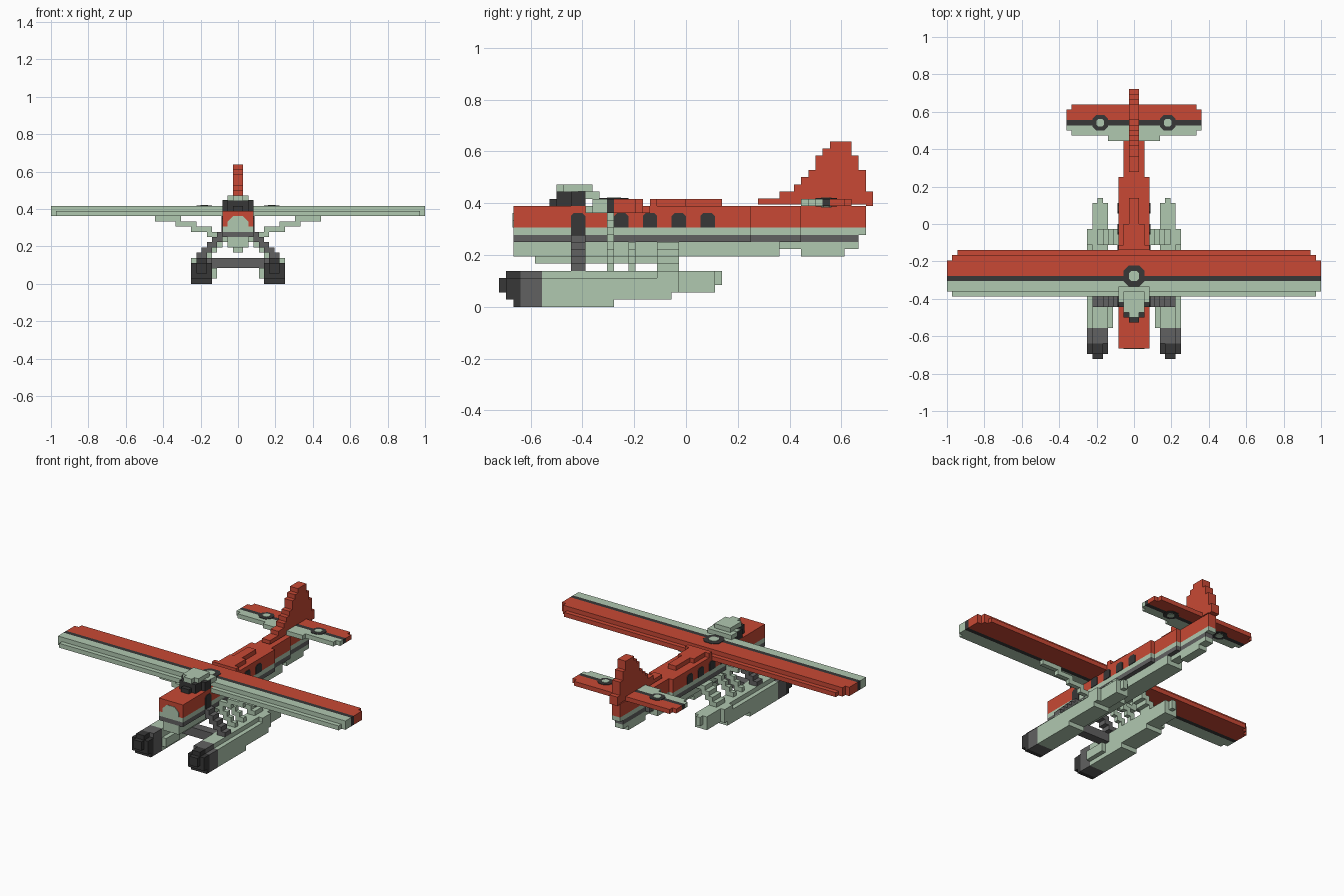
import bpy, bmesh

if "Cube" in bpy.data.objects:
    bpy.data.objects.remove(bpy.data.objects["Cube"])

U = 1 / 36  # one block of the model


def material(name, rgb):
    m = bpy.data.materials.new(name)
    m.diffuse_color = (*rgb, 1)
    m.use_nodes = True
    m.node_tree.nodes["Principled BSDF"].inputs["Base Color"].default_value = m.diffuse_color
    return m


RED, PALE, GREY, DARK = 0, 1, 2, 3
MATS = [material("red", (0.58, 0.066, 0.035)), material("pale_green", (0.434, 0.578, 0.434)),
        material("grey", (0.12, 0.12, 0.12)), material("charcoal", (0.038, 0.038, 0.038))]


def finish(name, bm):
    bmesh.ops.recalc_face_normals(bm, faces=bm.faces)
    me = bpy.data.meshes.new(name)
    bm.to_mesh(me)
    bm.free()
    for m in MATS:
        me.materials.append(m)
    ob = bpy.data.objects.new(name, me)
    bpy.context.collection.objects.link(ob)


def prism(bm, color, pts, axis, a, b):
    """Extrude a 2D outline along an axis from a to b (block units)."""
    rings = []
    for d in (a, b):
        ring = []
        for p in pts:
            co = list(p)
            co.insert(axis, d)
            ring.append(bm.verts.new([c * U for c in co]))
        rings.append(ring)
    n = len(pts)
    faces = [bm.faces.new(rings[0]), bm.faces.new(rings[1])]
    for i in range(n):
        j = (i + 1) % n
        faces.append(bm.faces.new((rings[0][i], rings[0][j], rings[1][j], rings[1][i])))
    for f in faces:
        f.material_index = color


def blocks(name, boxes, mirror=False):
    """One object from boxes (color, x0, x1, y0, y1, z0, z1)."""
    bm = bmesh.new()
    for c, x0, x1, y0, y1, z0, z1 in boxes:
        for s in ((1, -1) if mirror else (1,)):
            prism(bm, c, [(s * x0, y0), (s * x1, y0), (s * x1, y1), (s * x0, y1)], 2, z0, z1)
    finish(name, bm)


def plate(name, color, pts, axis, at, thick=0.15):
    bm = bmesh.new()
    prism(bm, color, pts, axis, at, at + thick)
    finish(name, bm)


# Fuselage: stacked bands, narrowing in steps towards the tail
body = []
for w, y0, y1 in ((3, -24, 9), (2, 9, 16), (1, 16, 25)):
    body += [(RED, -w, w, y0, y1, 11, 14),
             (PALE, -w, w, y0, min(y1, 25), 10, 11),
             (GREY, -w, w, y0, min(y1, 24), 9, 10)]
body += [(RED, -2, 2, -5, 0, 14, 15), (RED, -1, 1, 0, 5, 14, 15),
         (RED, -3, 3, -5, -4, 14, 15)]
blocks("fuselage", body)

# Keel under the fuselage
blocks("keel", [(PALE, -2, 2, -24, 13, 7, 9), (PALE, -1, 1, -21, -4, 6, 7),
                (PALE, -1, 1, 13, 24, 8, 9), (PALE, -1, 1, 16, 22, 7, 8)])

# Pale arch on the nose
plate("nose_arch", PALE, [(-2, 11), (2, 11), (2, 12), (1, 13), (-1, 13), (-2, 12)], 1, -24, -0.1)

# Windows on both sides
for s in (1, -1):
    for i, (y, z) in enumerate(((-16, 10), (-10, 11), (-6, 11), (-2, 11), (2, 11))):
        pts = [(y, z), (y + 2, z), (y + 2, 12.6), (y + 1.6, 13), (y + .4, 13), (y, 12.6)]
        plate(f"window_{i}_{'right' if s > 0 else 'left'}", DARK, pts, 0, 3 * s, .15 * s)

# Cockpit canopy: dark windscreen, pale frame and roof
blocks("canopy", [(DARK, -3, 3, -16, -14, 14, 16), (DARK, -2, 2, -18, -16, 14, 16),
                  (DARK, -1, 1, -19, -18, 14, 15), (PALE, -3, 3, -14, -12, 15, 16),
                  (PALE, -3, 3, -15, -14, 16, 16.1),
                  (PALE, -2, 2, -17, -13, 16, 17), (PALE, -1, 1, -18, -17, 16, 17)])

# Main wing in spanwise strips
blocks("wing", [(c, -w, w, y0, y1, 13, z1) for c, w, y0, y1, z1 in (
    (PALE, 35, -14, -13, 14), (PALE, 36, -13, -11, 15), (DARK, 36, -11, -10, 15),
    (RED, 36, -10, -7, 15), (RED, 35, -7, -6, 15), (RED, 34, -6, -5, 14))])

# Tailplane in spanwise strips
blocks("tailplane", [(c, -w, w, y0, y1, 14, 15) for c, w, y0, y1 in (
    (PALE, 5, 16, 17), (PALE, 12, 17, 18), (PALE, 13, 18, 19), (DARK, 13, 19, 20),
    (RED, 13, 20, 22), (RED, 12, 22, 23))])

# Stepped tail fin, one row per block of height
fin_rows = ((10, 26), (13, 26), (15, 25), (16, 25), (17, 25), (18, 24), (18, 24), (19, 23), (20, 23))
blocks("tail_fin", [(RED, -1, 1, a, b, 14 + i + (.2 if i == 0 else 0), 15 + i + (.05 if i == 0 else 0))
                    for i, (a, b) in enumerate(fin_rows)]
       + [(RED, -1, 1, 25, 26, 14, 14.2)])


# Round markings: dark octagon with a pale centre
def octagon(x, y, r):
    k = r * .5
    return [(x + a, y + b) for a, b in ((-k, -r), (k, -r), (r, -k), (r, k), (k, r), (-k, r), (-r, k), (-r, -k))]


for name, x, y, r, z, d in (("wing", 0, -10, 2, 15, 1),
                            ("tail_right_top", 6.5, 19.5, 1.5, 15, 1), ("tail_left_top", -6.5, 19.5, 1.5, 15, 1),
                            ("tail_right_under", 6.5, 19.5, 1.5, 14, -1), ("tail_left_under", -6.5, 19.5, 1.5, 14, -1)):
    plate(name + "_marking", DARK, octagon(x, y, r), 2, z, .1 * d)
    plate(name + "_marking_centre", PALE, octagon(x, y, r * .5), 2, z, .2 * d)

# Floats: charcoal tip, grey collar, pale stepped hull
blocks("floats", [
    (DARK, 6, 8, -26, -25, 2, 4), (DARK, 5, 9, -25, -24, 1, 4), (DARK, 5, 9, -24, -23, 0, 4),
    (DARK, 6, 8, -25, -23, 4, 5),
    (GREY, 5, 9, -23, -20, 0, 4), (GREY, 5, 8, -23, -20, 4, 5),
    (PALE, 5, 9, -20, -10, 0, 1), (PALE, 4, 9, -20, -15, 1, 3), (PALE, 5, 9, -15, -10, 1, 3),
    (PALE, 5, 9, -20, -10, 3, 4), (PALE, 5, 8, -20, -10, 4, 5),
    (PALE, 5, 9, -10, -2, 1, 4), (PALE, 5, 8, -10, -2, 4, 5), (PALE, 8, 9, -4, -2, 4, 5),
    (PALE, 5, 8, -2, 4, 2, 5), (PALE, 8, 9, -2, -1, 2, 5), (PALE, 6, 7, 4, 5, 3, 5)], mirror=True)

# Grey front legs and the bar between the floats
blocks("front_float_struts", [(GREY, a, b, -16, -14, z, z + 1) for a, b, z in (
    (3, 4, 9), (3, 5, 8), (4, 6, 7), (5, 7, 6), (6, 8, 5))], mirror=True)
blocks("float_crossbar", [(GREY, -5, 5, -16, -14, 3, 5)])

# Pale middle and rear float legs
legs = []
for y0, y1 in ((-11, -10), (-8, -7), (-4, -1)):
    legs += [(PALE, a, b, y0, y1, z, z + 1) for a, b, z in ((2, 4, 8), (3, 5, 7), (4, 6, 6), (5, 7, 5))]
blocks("rear_float_struts", legs, mirror=True)

# Wing braces stepping up from the body to the wing
blocks("wing_braces", [(PALE, a, b, -11, -10, z, z + 1) for a, b, z in (
    (3, 6, 9), (5, 9, 10), (8, 12, 11), (11, 16, 12))], mirror=True)
